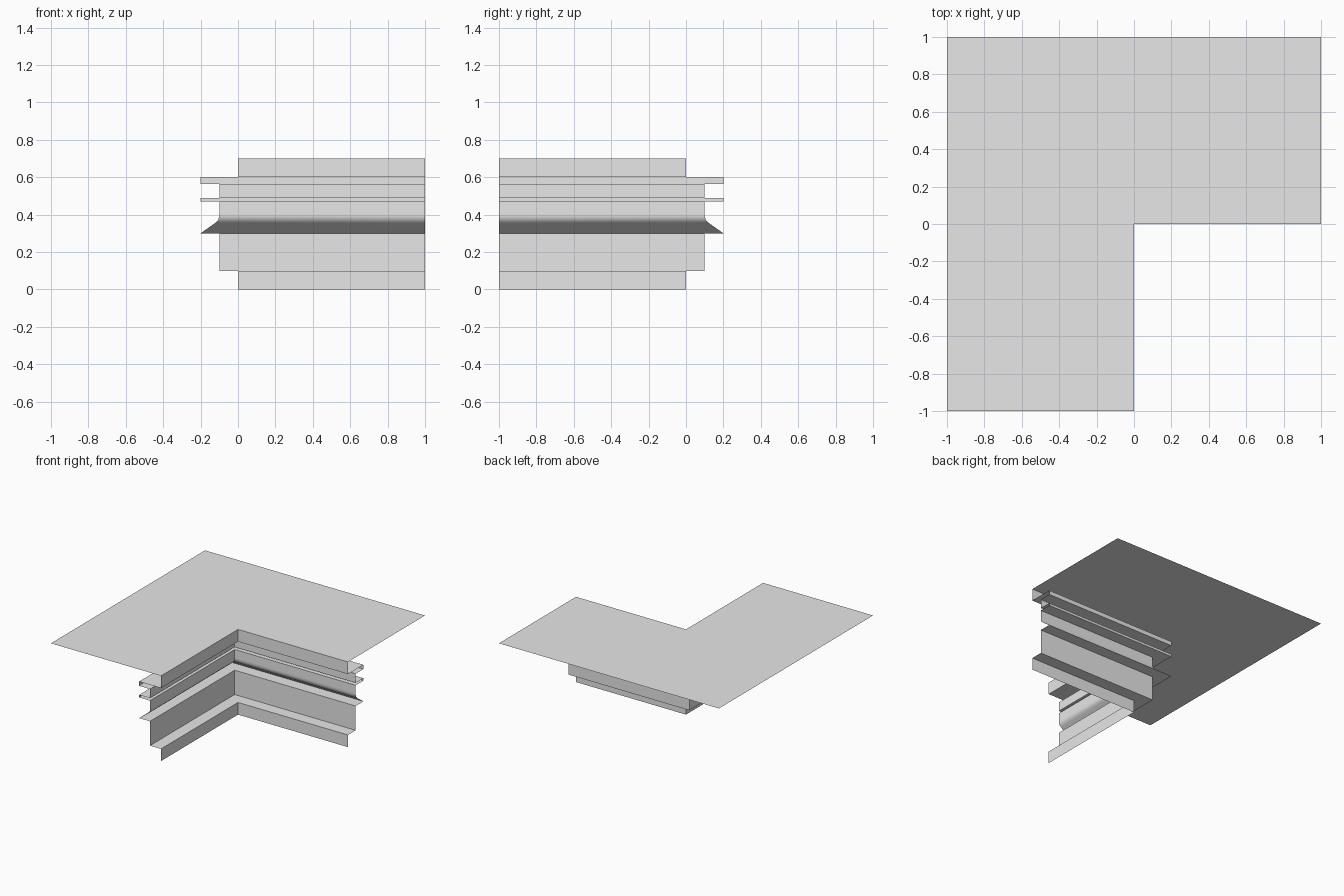
import bpy
import math

cube = bpy.data.objects.get("Cube")
if cube:
    bpy.data.objects.remove(cube, do_unlink=True)

# Single plain grey for every part
grey = bpy.data.materials.new("light_grey")
grey.use_nodes = True
grey.diffuse_color = (0.8, 0.8, 0.8, 1)
grey.node_tree.nodes["Principled BSDF"].inputs["Base Color"].default_value = (0.8, 0.8, 0.8, 1)


def sweep_corner(name, profile):
    """Sweep an open (depth, height) profile round the mitred inner corner."""
    verts, faces = [], []
    for d, z in profile:
        verts += [(-d, -1, z), (-d, d, z), (1, d, z)]
    for i in range(len(profile) - 1):
        for side in range(2):
            a = 3 * i + side
            faces.append((a, a + 1, a + 4, a + 3))
    mesh = bpy.data.meshes.new(name)
    mesh.from_pydata(verts, [], faces)
    mesh.materials.append(grey)
    obj = bpy.data.objects.new(name, mesh)
    bpy.context.collection.objects.link(obj)
    bpy.ops.object.select_all(action="DESELECT")
    obj.select_set(True)
    bpy.context.view_layer.objects.active = obj
    bpy.ops.object.shade_smooth_by_angle(angle=math.radians(32))
    return obj


# Lower skirting: flush foot, ledge and recessed panel
sweep_corner("lower_wall", [(0, 0), (0, 0.1), (0.1, 0.1), (0.1, 0.3), (0.2, 0.3)])

# Coved overhang curving out into the middle wall
sweep_corner("coved_wall", [(0.2, 0.3), (0.12, 0.357), (0.106, 0.371),
                            (0.1, 0.39), (0.1, 0.405), (0.1, 0.47)])

# Narrow groove, upper band, wide groove and top fascia
sweep_corner("upper_wall", [(0.1, 0.47), (0.2, 0.47), (0.2, 0.49), (0.1, 0.49),
                            (0.1, 0.565), (0.2, 0.565), (0.2, 0.6),
                            (0, 0.6), (0, 0.7)])

# Flat L-shaped top
sweep_corner("top_plate", [(0, 0.7), (1, 0.7)])
